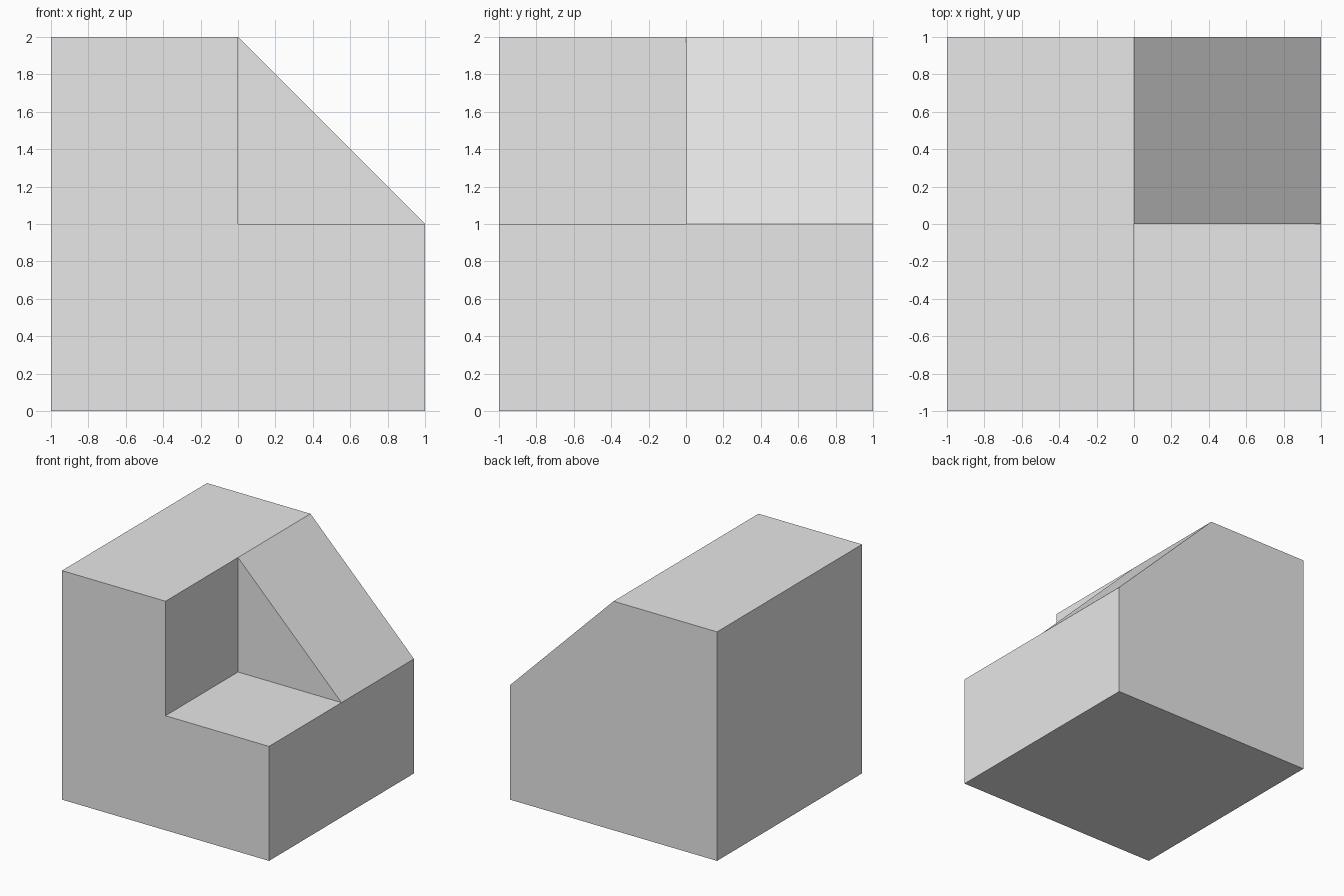
import bpy
import bmesh

default = bpy.data.objects.get("Cube")
if default:
    bpy.data.objects.remove(default, do_unlink=True)

# Single plain grey
grey = bpy.data.materials.new("plain_grey")
grey.use_nodes = True
colour = (0.8, 0.8, 0.8, 1.0)
grey.diffuse_color = colour
grey.node_tree.nodes["Principled BSDF"].inputs["Base Color"].default_value = colour


def prism(name, profile, y0, y1):
    """Extrude an x-z profile from y0 to y1."""
    bm = bmesh.new()
    face = bm.faces.new([bm.verts.new((x, y0, z)) for x, z in profile])
    grown = bmesh.ops.extrude_face_region(bm, geom=[face])["geom"]
    verts = [v for v in grown if isinstance(v, bmesh.types.BMVert)]
    bmesh.ops.translate(bm, verts=verts, vec=(0, y1 - y0, 0))
    bmesh.ops.recalc_face_normals(bm, faces=bm.faces[:])
    mesh = bpy.data.meshes.new(name)
    bm.to_mesh(mesh)
    bm.free()
    mesh.materials.append(grey)
    obj = bpy.data.objects.new(name, mesh)
    bpy.context.collection.objects.link(obj)
    return obj


# Block with one sloped top corner
block = prism("sloped_block", [(-1, 0), (1, 0), (1, 1), (0, 2), (-1, 2)], -1, 1)

# Square notch removed from the front of the slope
cutter = prism("notch_cutter", [(0, 1), (1.5, 1), (1.5, 2.5), (0, 2.5)], -1.5, 0)
cutter.hide_render = True
notch = block.modifiers.new("notch", "BOOLEAN")
notch.operation = "DIFFERENCE"
notch.solver = "EXACT"
notch.object = cutter

bpy.context.view_layer.objects.active = block
block.select_set(True)
bpy.ops.object.modifier_apply(modifier=notch.name)
bpy.data.objects.remove(cutter, do_unlink=True)
